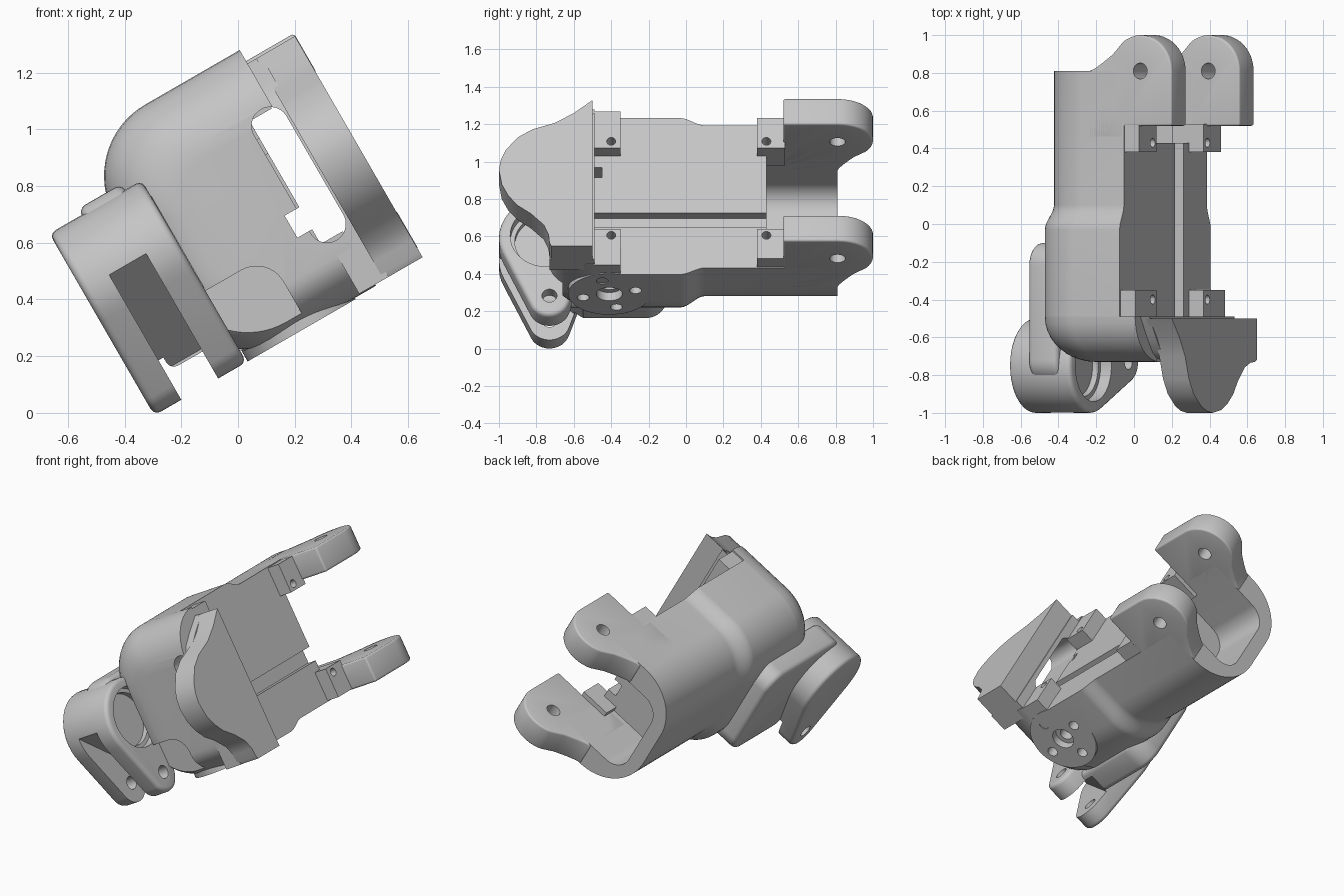
import bpy, bmesh, math
from mathutils import Matrix, Vector
from mathutils.geometry import convex_hull_2d

if "Cube" in bpy.data.objects:
    bpy.data.objects.remove(bpy.data.objects["Cube"])

grey = bpy.data.materials.new("matte grey")
grey.use_nodes = True
grey.diffuse_color = (0.56, 0.56, 0.56, 1)
grey.node_tree.nodes["Principled BSDF"].inputs["Base Color"].default_value = grey.diffuse_color

# Parts are built upright (x = depth, y = length, z = width) and tilted at the end
TILT = Matrix.Rotation(math.radians(-30), 4, 'Y')
MID = 0.62
TOP = 0.55
parts = []


def loft(name, rings):
    """Skin a list of equally long rings and cap both ends."""
    bm = bmesh.new()
    rows = [[bm.verts.new(p) for p in ring] for ring in rings]
    n = len(rows[0])
    for a, b in zip(rows, rows[1:]):
        for i in range(n):
            j = (i + 1) % n
            bm.faces.new((a[i], a[j], b[j], b[i]))
    bm.faces.new(rows[0])
    bm.faces.new(rows[-1])
    bmesh.ops.recalc_face_normals(bm, faces=bm.faces)
    mesh = bpy.data.meshes.new(name)
    bm.to_mesh(mesh)
    bm.free()
    mesh.materials.append(grey)
    ob = bpy.data.objects.new(name, mesh)
    bpy.context.collection.objects.link(ob)
    return ob


def slab(name, outline, axis, lo, hi):
    """Extrude a 2D outline along x (outline is y,z), y (x,z) or z (y,x)."""
    place = {'x': lambda a, b, h: (h, a, b),
             'y': lambda a, b, h: (a, h, b),
             'z': lambda a, b, h: (b, a, h)}[axis]
    return loft(name, [[place(a, b, h) for a, b in outline] for h in (lo, hi)])


def arc(cx, cy, r, start, end, n=16):
    angles = [math.radians(start + (end - start) * i / n) for i in range(n + 1)]
    return [(cx + r * math.cos(t), cy + r * math.sin(t)) for t in angles]


def circle(cx, cy, r, n=40):
    return arc(cx, cy, r, 0, 360 - 360 / n, n - 1)


def hull(*circles):
    pts = [Vector(p) for c in circles for p in circle(*c)]
    return [tuple(pts[i]) for i in convex_hull_2d(pts)]


def rect(a0, a1, b0, b1):
    return [(a0, b0), (a1, b0), (a1, b1), (a0, b1)]


def apply_mod(ob, kind, **settings):
    mod = ob.modifiers.new(kind.title(), kind)
    for key, value in settings.items():
        setattr(mod, key, value)
    bpy.context.view_layer.objects.active = ob
    bpy.ops.object.modifier_apply(modifier=mod.name)


def cut(obs, *cutters):
    for c in cutters:
        for ob in obs:
            apply_mod(ob, 'BOOLEAN', operation='DIFFERENCE', object=c, solver='EXACT')
        bpy.data.objects.remove(c)


def soften(ob, width):
    apply_mod(ob, 'BEVEL', width=width, segments=3, limit_method='ANGLE',
              angle_limit=math.radians(50))


def channel(y, back, top, lo, hi, r_lo, r_hi):
    """Section with two rounded corners on the back side."""
    pts = [(top, lo)] + arc(back + r_lo, lo + r_lo, r_lo, 270, 180) \
        + arc(back + r_hi, hi - r_hi, r_hi, 180, 90) + [(top, hi)]
    return [(u, y, v) for u, v in pts]


# Nose: domed front wall, slightly taller than the housing behind it
rings = []
for i in range(11):
    t = math.radians(9 * i)
    k = 1 - math.sin(t)
    rings.append(channel(-0.73 + 0.24 * (1 - math.cos(t)), -0.03 + 0.22 * k, 0.645,
                         0.145 + 0.16 * k, 1.105 - 0.26 * k, 0.31 - 0.13 * k, 0.29 - 0.13 * k))
nose = loft("nose", rings)

# Flat flange at the open side of the nose
flange = slab("nose_flange", [(-0.49, 0.15), (-0.73, 0.15), (-0.73, 0.82), (-0.715, 0.87),
                              (-0.68, 0.92), (-0.6, 0.98), (-0.49, 1.05)], 'x', 0.58, 0.7)

# Housing: wide front half stepping down to a narrower rear half
rings = [channel(-0.49, -0.03, TOP, 0.14, 1.105, 0.31, 0.29)]
for i in range(9):
    s = i / 8
    e = s * s * (3 - 2 * s)
    rings.append(channel(-0.03 + 0.13 * s, -0.03 + 0.03 * e, TOP, 0.14 + 0.04 * e,
                         1.105 - 0.045 * e, 0.31 + 0.03 * e, 0.29))
rings.append(channel(0.81, 0, TOP, 0.18, 1.06, 0.34, 0.29))
housing = loft("housing", rings)
cut([housing],
    loft("rear_cavity", [channel(y, 0.09, 1, 0.34, 0.9, 0.12, 0.12) for y in (0.43, 1)]))
cut([housing, nose],
    slab("disc_seat", circle(-0.41, 0.34, 0.215, 56), 'z', 0, 0.28),
    slab("cable_notch", rect(0.44, 0.6, 0.74, 0.8), 'y', -0.5, -0.45))
cut([housing, nose, flange],
    slab("cable_groove", rect(0.49, 0.6, 0.43, 0.52), 'y', -0.9, 0.6))
cut([nose, flange],
    slab("nose_slot", hull((0.605, 0.42, 0.066), (0.605, 0.82, 0.066)), 'y', -0.9, -0.4))
cut([nose],
    slab("lower_recess", hull((0.26, 0.32, 0.11), (-0.2, 0.32, 0.11), (-0.2, 0, 0.11),
                              (0.26, 0, 0.11)), 'y', -0.9, -0.66),
    slab("bore_clearance", circle(-0.75, 0.63, 0.19), 'x', -0.2, 0.117))
parts += [housing, nose, flange]

# Rear hinge lugs
lug = [(0.45, 0.33), (0.45, TOP), (0.52, TOP), (0.52, 0.84)] \
    + arc(0.81, 0.65, 0.19, 90, -35) + [(0.9, 0.48), (0.85, 0.41), (0.82, 0.36), (0.81, 0.33)]
for name, lo in (("upper_lug", 0.9), ("lower_lug", 0.18)):
    ob = slab(name, lug, 'z', lo, lo + 0.16)
    soften(ob, 0.012)
    cut([ob], slab("lug_hole", circle(0.81, 0.65, 0.042), 'z', lo - 0.1, lo + 0.3))
    parts.append(ob)

# Screw tabs at the four corners of the cover
for end, y0, y1, yh, reach in (("front", -0.5, -0.35, -0.4, 0.475),
                               ("rear", 0.38, 0.53, 0.43, 0.435)):
    for side in (1, -1):
        z0, z1 = sorted((MID + side * 0.25, MID + side * reach))
        ob = slab(end + ("_upper_tab" if side > 0 else "_lower_tab"),
                  rect(y0, y1, z0, z1), 'x', 0.45, 0.64)
        cut([ob], slab("tab_hole", circle(yh, MID + side * 0.29, 0.024, 20), 'x', 0.52, 0.8))
        parts.append(ob)

# Bell-shaped nose guard
bell = [(-0.5, 0.15), (-0.72, 0.15), (-0.73, 0.17), (-0.735, 0.22), (-0.76, 0.28),
        (-0.83, 0.35), (-0.9, 0.4), (-0.95, 0.46), (-0.985, 0.53), (-1, 0.62), (-0.99, 0.68),
        (-0.965, 0.74), (-0.9, 0.82), (-0.82, 0.87), (-0.7, 0.91), (-0.6, 0.97), (-0.5, 1.05)]
parts.append(slab("nose_guard", bell, 'x', 0.68, 0.838))

# Drive disc on the lower side
disc = slab("drive_disc", circle(-0.41, 0.34, 0.22, 56), 'z', 0.14, 0.3)
cutters = [slab("hub_hole", circle(-0.41, 0.34, 0.07), 'z', 0, 0.19),
           slab("hub_screw", circle(-0.41, 0.34, 0.04), 'z', 0, 0.25)]
for y, x in circle(-0.41, 0.34, 0.145, 4):
    cutters.append(slab("disc_hole", circle(y, x, 0.032, 20), 'z', 0, 0.21))
spin = Matrix.Translation((0.34, -0.41, 0)) @ Matrix.Rotation(math.radians(-15), 4, 'Z') \
    @ Matrix.Translation((-0.34, 0.41, 0))
cut([disc], *cutters)
disc.data.transform(spin)
parts.append(disc)

# Side fork (round head, two legs with a pin hole) and the pad joining it to the housing
fork = slab("side_fork", hull((-0.75, 0.63, 0.25), (-0.73, 0.25, 0.11)), 'x', -0.26, 0.116)
soften(fork, 0.025)
pad = slab("mounting_pad", hull(*[(y, z, 0.12) for y in (-0.72, -0.22) for z in (0.37, 0.785)]),
           'x', -0.13, 0.05)
soften(pad, 0.03)
cut([fork, pad],
    slab("fork_gap", [(-1.2, 0.65), (-1, 0.65), (-0.55, 0.26), (-0.55, 0), (-1.2, 0)],
         'x', -0.15, 0),
    slab("bore", circle(-0.75, 0.63, 0.19), 'x', 0.05, 0.3),
    slab("inner_bore", circle(-0.75, 0.63, 0.165), 'x', 0.015, 0.3))
cut([fork], slab("pin_hole", circle(-0.73, 0.26, 0.04), 'x', -0.5, 0.3))
parts += [fork, pad]

# Tilt everything and shade
for ob in bpy.context.selected_objects:
    ob.select_set(False)
for ob in parts:
    ob.data.transform(TILT)
    ob.select_set(True)
    bpy.context.view_layer.objects.active = ob
bpy.ops.object.shade_smooth_by_angle(angle=math.radians(35))
